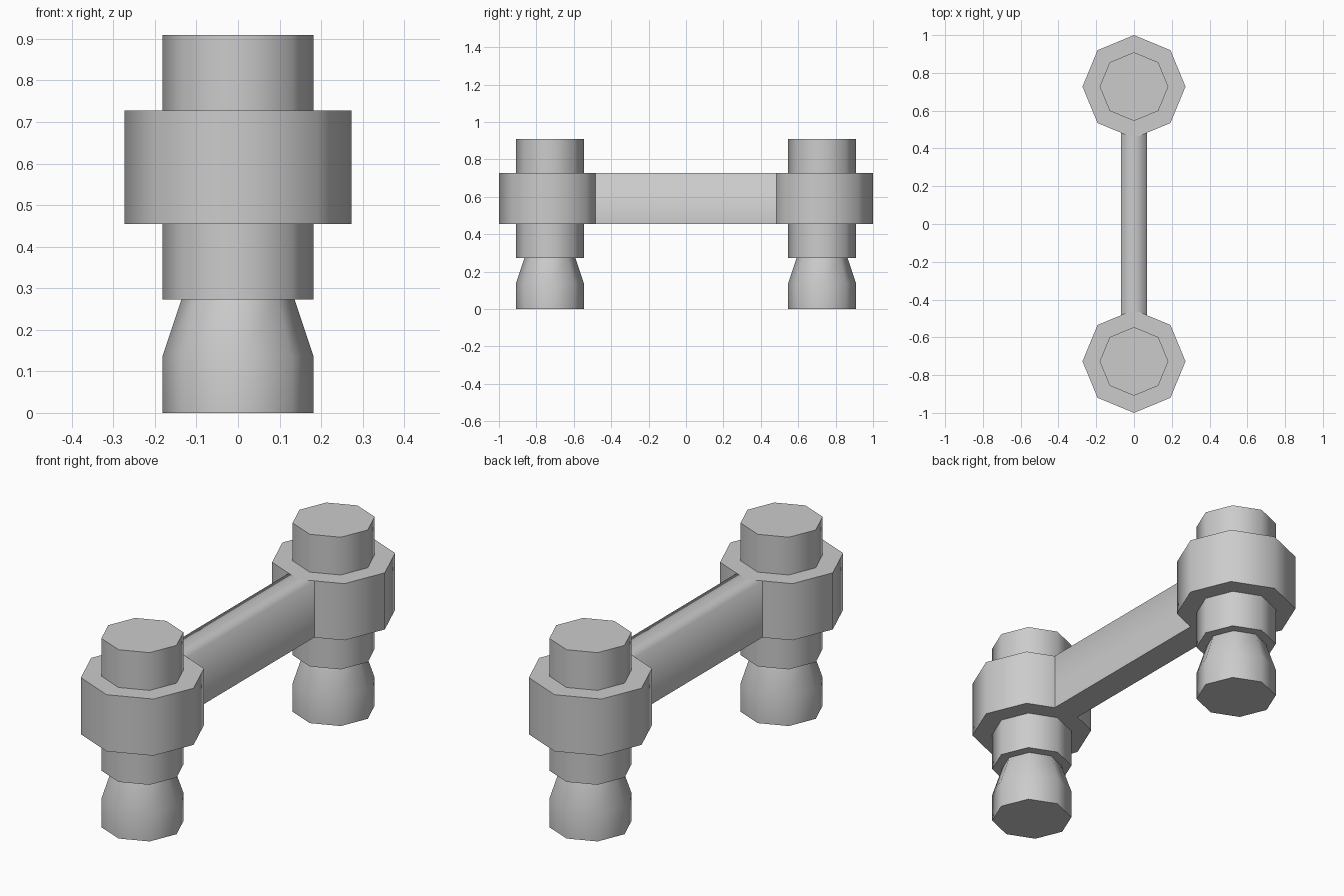
import bpy
import bmesh
from math import radians, sin, cos, pi

if "Cube" in bpy.data.objects:
    bpy.data.objects.remove(bpy.data.objects["Cube"])

U = 1 / 11            # design grid: the model is 22 x 10 units
SIDES = 8
POST_Y = 8 * U


def finish(name, bm):
    bmesh.ops.recalc_face_normals(bm, faces=bm.faces)
    mesh = bpy.data.meshes.new(name)
    bm.to_mesh(mesh)
    bm.free()
    obj = bpy.data.objects.new(name, mesh)
    bpy.context.collection.objects.link(obj)
    return obj


def lathe(name, profile, y):
    """Closed octagonal turning from (radius, z) points, corners on the axes."""
    bm = bmesh.new()
    rings = [[bm.verts.new((r * cos(2 * pi * i / SIDES),
                            r * sin(2 * pi * i / SIDES), z))
              for i in range(SIDES)] for r, z in profile]
    for a, b in zip(rings, rings[1:]):
        for i in range(SIDES):
            j = (i + 1) % SIDES
            bm.faces.new((a[i], a[j], b[j], b[i]))
    bm.faces.new(rings[0])
    bm.faces.new(rings[-1])
    obj = finish(name, bm)
    obj.location.y = y
    obj.data.shade_smooth()
    obj.data.set_sharp_from_angle(angle=radians(50))
    return obj


# Two posts: tapered foot, shaft, wide collar and top stud
post = [(2, 0), (2, 1.5), (1.5, 3), (2, 3), (2, 5),
        (3, 5), (3, 8), (2, 8), (2, 10)]
post = [(r * U, z * U) for r, z in post]
lathe("front_post", post, -POST_Y)
lathe("back_post", post, POST_Y)

# Connecting bar: ends are cut to fit the collar corners
half_w = 0.75 * U
tip = 5 * U
side = tip + half_w * (2 ** 0.5 - 1)
outline = [(half_w, -side), (half_w, side), (0, tip),
           (-half_w, side), (-half_w, -side), (0, -tip)]
bm = bmesh.new()
low = [bm.verts.new((x, y, 5 * U)) for x, y in outline]
high = [bm.verts.new((x, y, 8 * U)) for x, y in outline]
bm.faces.new(low)
bm.faces.new(high)
for i in (0, 3):      # long sides only, the ends sit against the collars
    bm.faces.new((low[i], low[i + 1], high[i + 1], high[i]))
bar = finish("connecting_bar", bm)
# Top edge shading is soft, the underside is flat
for p in bar.data.polygons:
    p.use_smooth = p.normal.z > -0.5
